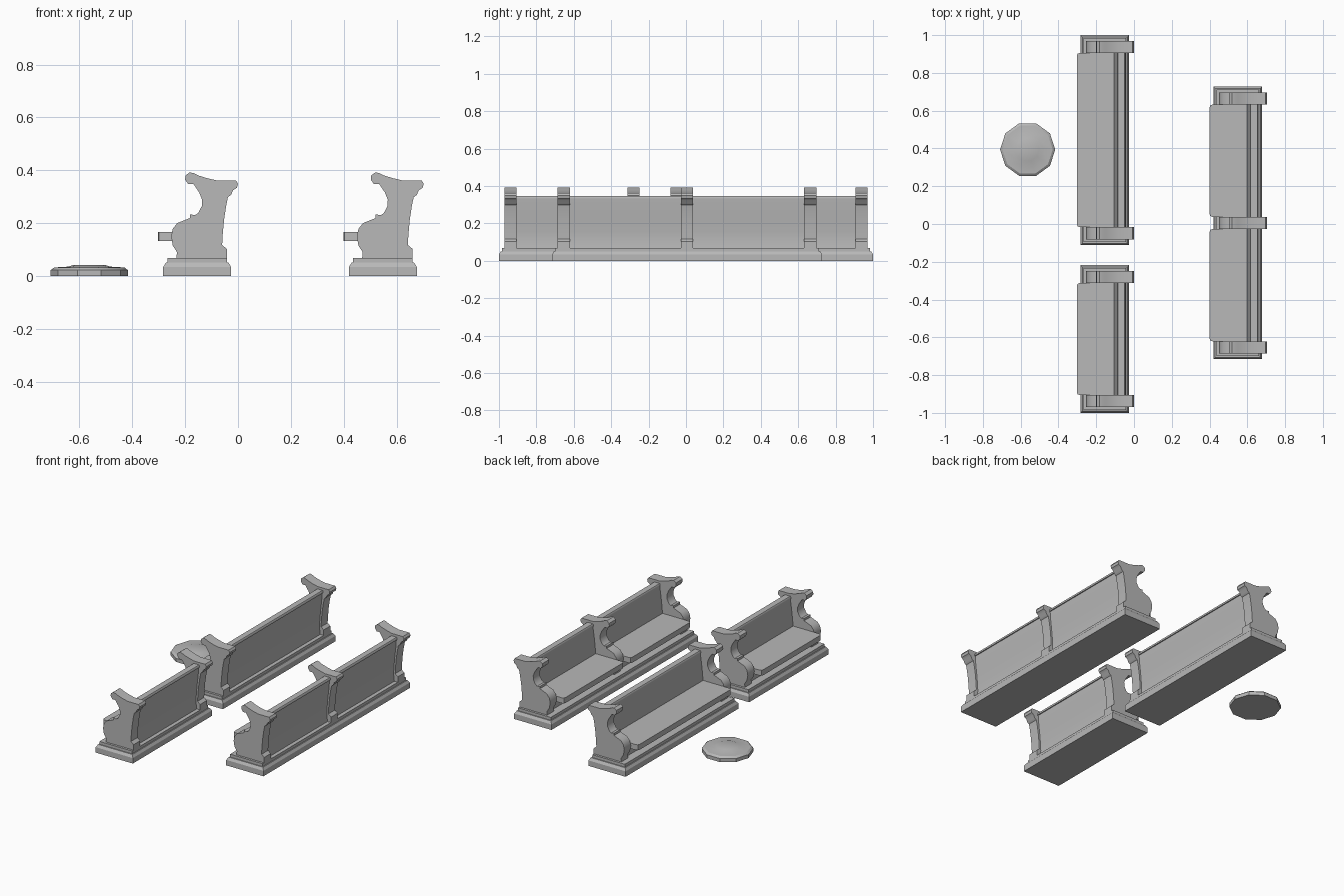
import bpy, bmesh, math

if "Cube" in bpy.data.objects:
    bpy.data.objects.remove(bpy.data.objects["Cube"], do_unlink=True)

stone = bpy.data.materials.new("grey_stone")
stone.use_nodes = True
GREY = (0.48, 0.48, 0.48, 1)
stone.diffuse_color = GREY
stone.node_tree.nodes["Principled BSDF"].inputs["Base Color"].default_value = GREY


def finish(name, bm, angle=40):
    bmesh.ops.recalc_face_normals(bm, faces=bm.faces)
    mesh = bpy.data.meshes.new(name)
    bm.to_mesh(mesh)
    bm.free()
    mesh.materials.append(stone)
    obj = bpy.data.objects.new(name, mesh)
    bpy.context.collection.objects.link(obj)
    bpy.ops.object.select_all(action='DESELECT')
    obj.select_set(True)
    bpy.context.view_layer.objects.active = obj
    bpy.ops.object.shade_smooth_by_angle(angle=math.radians(angle))
    return obj


def loft(name, rings, angle=40):
    """Skin a stack of equal-length point rings and cap both ends."""
    bm = bmesh.new()
    loops = [[bm.verts.new(p) for p in ring] for ring in rings]
    for low, high in zip(loops, loops[1:]):
        n = len(low)
        for i in range(n):
            j = (i + 1) % n
            bm.faces.new((low[i], low[j], high[j], high[i]))
    bm.faces.new(loops[0])
    bm.faces.new(loops[-1])
    return finish(name, bm, angle)


def along_y(name, profile, dx, y0, y1):
    return loft(name, [[(x + dx, y, z) for x, z in profile] for y in (y0, y1)])


# Scrolled bench end, as an x-z outline
END = [(-.233, .068), (-.231, .09), (-.247, .115), (-.253, .15), (-.247, .178),
       (-.23, .2), (-.2, .212), (-.182, .219), (-.182, .233), (-.163, .23),
       (-.151, .238), (-.137, .264), (-.136, .288), (-.147, .316), (-.168, .347),
       (-.188, .347), (-.2, .364), (-.199, .38), (-.183, .392), (-.168, .389),
       (-.15, .38), (-.117, .37), (-.083, .362), (-.03, .362), (-.008, .362),
       (0, .349), (-.004, .334), (-.019, .324), (-.026, .307), (-.038, .298),
       (-.045, .264), (-.053, .211), (-.058, .155), (-.06, .117), (-.042, .102),
       (-.042, .068)]

# Curved backrest and its top rail
BACK = [(-.11, .068), (-.106, .166), (-.101, .22), (-.094, .28), (-.086, .333),
        (-.052, .333), (-.056, .28), (-.063, .22), (-.069, .155), (-.071, .11),
        (-.066, .068)]
RAIL = [(-.09, .332), (-.09, .342), (-.086, .347), (-.05, .347), (-.046, .342),
        (-.046, .332)]
RISER = [(-.215, .068), (-.215, .133), (-.1, .133), (-.1, .068)]

END_WIDTH = .065
X0, X1 = -.283, -.026


def plinth(name, dx, y0, y1):
    rings = []
    for inset, z in ((0, 0), (0, .034), (.01, .05), (.016, .05), (.016, .068)):
        a, b = X0 + dx + inset, X1 + dx - inset
        c, d = y0 + inset, y1 - inset
        rings.append([(a, c, z), (b, c, z), (b, d, z), (a, d, z)])
    loft(name, rings, 10)


def seat(name, dx, y0, y1):
    f, b, r = -.303 + dx, -.09 + dx, .015
    outline = [(b, y0), (f + r, y0), (f + .004, y0 + .004), (f, y0 + r),
               (f, y1 - r), (f + .004, y1 - .004), (f + r, y1), (b, y1)]
    loft(name, [[(x, y, z) for x, y in outline] for z in (.132, .166)])


def bench(name, dx, y0, y1, bays):
    plinth(name + "_plinth", dx, y0, y1)
    start = y0 + .03
    step = (y1 - y0 - .06 - END_WIDTH) / bays
    for i in range(bays + 1):
        y = start + i * step
        along_y(f"{name}_scroll_end_{i + 1}", END, dx, y, y + END_WIDTH)
        if i < bays:
            a, b = y + END_WIDTH, y + step
            seat(f"{name}_seat_{i + 1}", dx, a, b)
            for part, shape in (("backrest", BACK), ("top_rail", RAIL), ("riser", RISER)):
                along_y(f"{name}_{part}_{i + 1}", shape, dx, a, b)


bench("long_bench", 0, -.112, 1, 1)
bench("short_bench", 0, -1, -.218, 1)
bench("double_bench", .703, -.716, .727, 2)

# Ten-sided paving disc with a low raised centre
rings = []
for r, z in ((.146, 0), (.146, .022), (.133, .032), (.08, .035), (.062, .041)):
    rings.append([(-.563 + r * math.cos(k * math.tau / 10),
                   .394 + r * math.sin(k * math.tau / 10), z) for k in range(10)])
loft("round_slab", rings, 30)
